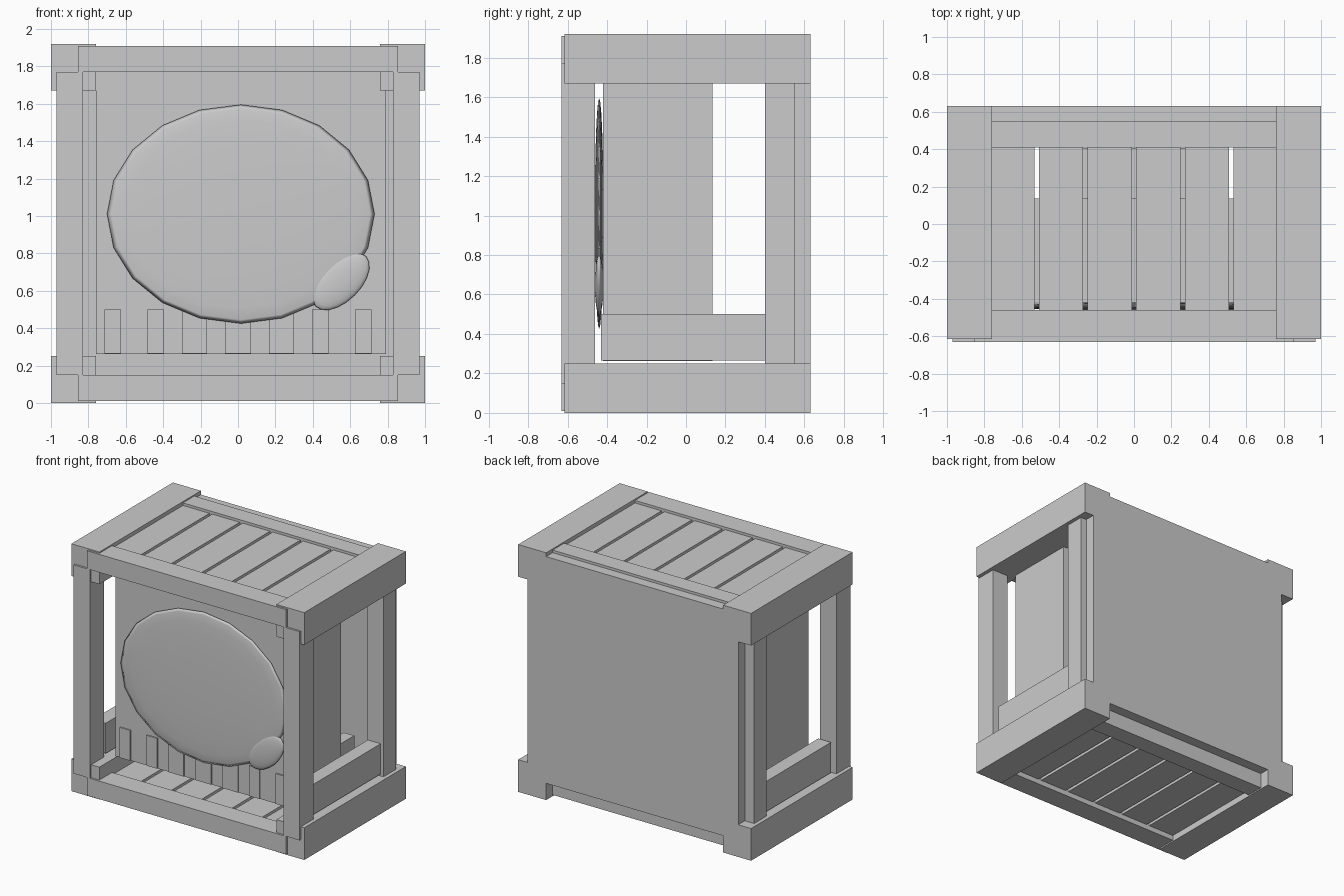
import bpy, math

cube = bpy.data.objects.get("Cube")
if cube:
    bpy.data.objects.remove(cube, do_unlink=True)

# One plain grey for the whole crate
grey = bpy.data.materials.new("plain grey")
grey.use_nodes = True
colour = (0.6, 0.6, 0.6, 1)
grey.diffuse_color = colour
grey.node_tree.nodes["Principled BSDF"].inputs["Base Color"].default_value = colour


def box(name, x, y, z):
    """Box from (min, max) pairs on each axis."""
    bpy.ops.mesh.primitive_cube_add(size=1, location=[sum(r) / 2 for r in (x, y, z)])
    ob = bpy.context.object
    ob.name = name
    ob.scale = [r[1] - r[0] for r in (x, y, z)]
    bpy.ops.object.transform_apply(location=False, rotation=False, scale=True)
    ob.data.materials.append(grey)
    return ob


def mirrored(name, x, y, z):
    """The same box on both sides of x = 0."""
    box(name + "_left", x, y, z)
    box(name + "_right", (-x[1], -x[0]), y, z)


def dome(name, x, z, rx, rz, depth, tilt=0):
    """Flattened smooth ellipsoid facing the front."""
    bpy.ops.mesh.primitive_uv_sphere_add(segments=20, ring_count=12, radius=1)
    ob = bpy.context.object
    ob.name = name
    ob.scale = (rx, rz, depth)
    bpy.ops.object.transform_apply(location=False, rotation=False, scale=True)
    ob.rotation_euler = (math.pi / 2, tilt, 0)
    ob.location = (x, -0.44, z)
    ob.data.materials.append(grey)
    bpy.ops.object.shade_smooth()


# Heavy side beams at top and bottom
for level, z in (("bottom", (0, 0.25)), ("top", (1.67, 1.92))):
    mirrored(level + "_side_beam", (0.76, 1), (-0.615, 0.63), z)

# Cross beams, front and back, with recessed slats between them
for level, z, slat_z in (("bottom", (0.01, 0.15), (0.05, 0.13)),
                         ("top", (1.77, 1.91), (1.79, 1.89))):
    box(level + "_front_beam", (-0.855, 0.855), (-0.63, -0.46), z)
    box(level + "_back_beam", (-0.76, 0.76), (0.41, 0.55), z)
    for i in range(6):
        centre = (i - 2.5) * 0.26
        box(f"{level}_slat_{i + 1}", (centre - 0.118, centre + 0.118), (-0.46, 0.42), slat_z)

# Upright posts
mirrored("front_post", (0.83, 0.97), (-0.63, -0.46), (0.15, 1.77))
mirrored("back_post", (0.83, 0.97), (0.40, 0.55), (0.15, 1.77))

# Closed back panel and the cabinet inside
box("back_panel", (-0.89, 0.92), (0.55, 0.63), (0.13, 1.89))
box("cabinet", (-0.76, 0.79), (-0.42, 0.135), (0.262, 1.77))

# Bearer bars running front to back under the cabinet
box("bearer_centre", (-0.07, 0.07), (-0.43, 0.405), (0.265, 0.5))
for i, x in enumerate(((0.165, 0.30), (0.395, 0.485), (0.625, 0.715), (0.835, 0.945))):
    mirrored(f"bearer_{i + 1}", x, (-0.43, 0.405), (0.265, 0.5))

# Rounded front cover and its small lobe
dome("round_cover", 0.015, 1.01, 0.715, 0.585, 0.022)
dome("small_lobe", 0.55, 0.65, 0.19, 0.105, 0.022, -math.pi / 4)
